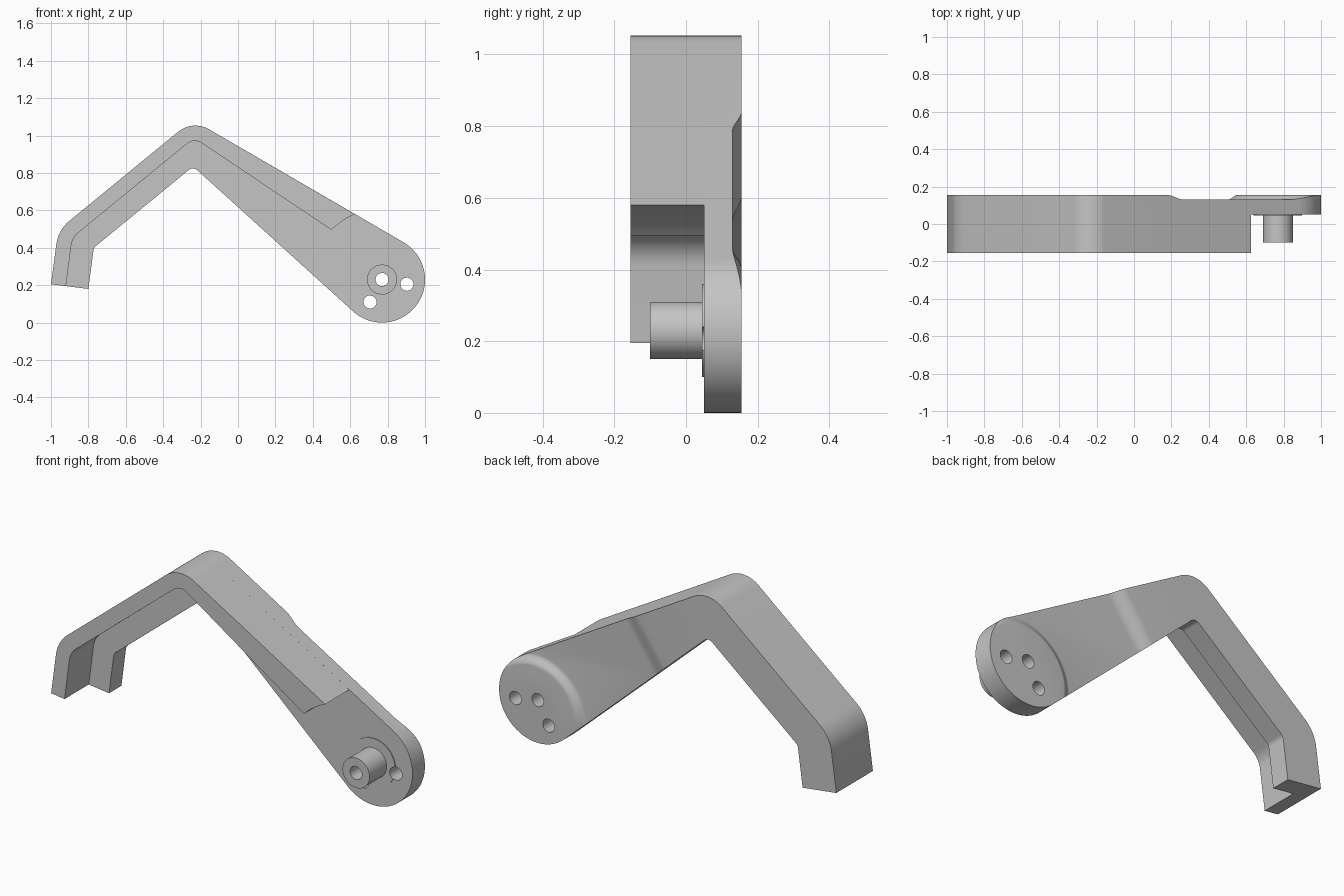
import bpy, bmesh
from math import sin, cos, tan, pi, radians
from mathutils import Vector

cube = bpy.data.objects.get("Cube")
if cube:
    bpy.data.objects.remove(cube, do_unlink=True)

grey = bpy.data.materials.new("light_grey")
grey.use_nodes = True
colour = (0.56, 0.56, 0.56, 1)
grey.diffuse_color = colour
grey.node_tree.nodes["Principled BSDF"].inputs["Base Color"].default_value = colour

PIVOT = (0.77, 0.23)
BACK, RECESS, WEB, FRONT = 0.155, 0.13, 0.05, -0.155


def rounded(before, corner, after, radius, steps=10):
    """Arc points that replace a corner of a profile."""
    c = Vector(corner)
    a, b = (Vector(before) - c).normalized(), (Vector(after) - c).normalized()
    half = a.angle(b) / 2
    centre = c + (a + b).normalized() * radius / sin(half)
    start, end = c + a * radius / tan(half), c + b * radius / tan(half)
    va, vb = (start - centre).normalized(), (end - centre).normalized()
    return [tuple(centre + va.slerp(vb, i / steps) * radius) for i in range(steps + 1)]


def arc(centre, radius, a0, a1, steps):
    angles = [radians(a0 + (a1 - a0) * i / steps) for i in range(steps + 1)]
    return [(centre[0] + radius * cos(t), centre[1] + radius * sin(t)) for t in angles]


def s_curve(p, q, steps=10):
    """Smooth step between two points of a section."""
    out = []
    for i in range(steps + 1):
        t = i / steps
        out.append((p[0] + (q[0] - p[0]) * t,
                    p[1] + (q[1] - p[1]) * t * t * (3 - 2 * t)))
    return out


def finish(bm, name):
    bmesh.ops.recalc_face_normals(bm, faces=bm.faces)
    mesh = bpy.data.meshes.new(name)
    bm.to_mesh(mesh)
    bm.free()
    mesh.materials.append(grey)
    obj = bpy.data.objects.new(name, mesh)
    bpy.context.collection.objects.link(obj)
    return obj


def prism(name, points, place, w0, w1):
    """Extrude a flat profile; place maps (u, v, w) to x, y, z."""
    bm = bmesh.new()
    ends = [[bm.verts.new(place(u, v, w)) for u, v in points] for w in (w0, w1)]
    for ring in ends:
        bm.faces.new(ring)
    n = len(points)
    for i in range(n):
        j = (i + 1) % n
        bm.faces.new((ends[0][i], ends[0][j], ends[1][j], ends[1][i]))
    return finish(bm, name)


def lathe(name, section, centre, steps=64):
    """Turn a closed (radius, y) section around an axis along y."""
    bm = bmesh.new()
    verts = [bm.verts.new((centre[0] + r, y, centre[1])) for r, y in section]
    n = len(section)
    edges = [bm.edges.new((verts[i], verts[(i + 1) % n]))
             for i in range(n) if section[i][0] + section[(i + 1) % n][0] > 0]
    bmesh.ops.spin(bm, geom=verts + edges, cent=(centre[0], 0, centre[1]),
                   axis=(0, 1, 0), angle=2 * pi, steps=steps)
    bmesh.ops.remove_doubles(bm, verts=bm.verts, dist=1e-5)
    return finish(bm, name)


def cut(obj, *cutters):
    for cutter in cutters:
        mod = obj.modifiers.new("cut", "BOOLEAN")
        mod.operation, mod.solver, mod.object = "DIFFERENCE", "EXACT", cutter
        bpy.context.view_layer.objects.active = obj
        bpy.ops.object.modifier_apply(modifier=mod.name)


def front_plane(u, v, w):
    return (u, w, v)


# Outer edge shared by the plate and the flange
foot, elbow, peak, shoulder = (-1, 0.205), (-0.961, 0.495), (-0.242, 1.084), (0.625, 0.5805)
outer = [foot] + rounded(foot, elbow, peak, 0.19) + rounded(elbow, peak, shoulder, 0.145)

# Back plate with the round pivot end
toe, knee, crotch, heel = (-0.8, 0.18), (-0.771, 0.4), (-0.24, 0.835), (0.616, 0.06)
plate_outline = (outer + arc(PIVOT, 0.23, 59.9, -132.1, 48)
                 + rounded(heel, crotch, knee, 0.035) + rounded(crotch, knee, toe, 0.035) + [toe])
back_plate = prism("back_plate", plate_outline, front_plane, WEB, BACK)

# Front flange along the outer edge
lip, lip_elbow, lip_peak, lip_end = (-0.92, 0.195), (-0.886, 0.454), (-0.235, 0.987), (0.5, 0.495)
flange_outline = (outer + arc(PIVOT, 0.3787, 112.5, 135.5, 10)
                  + rounded(lip_end, lip_peak, lip_elbow, 0.065)
                  + rounded(lip_peak, lip_elbow, lip, 0.11) + [lip])
flange = prism("flange", flange_outline, front_plane, FRONT, WEB)

# Shallow recess in the back, sparing a raised round pad
along, across = Vector((0.82, 0, -0.57)), Vector((0.57, 0, 0.82))
recess_section = s_curve((-0.335, BACK), (-0.23, RECESS)) + [(1.3, RECESS), (1.3, 0.3), (-0.335, 0.3)]
recess = prism("recess_cutter", recess_section,
               lambda s, y, w: along * s + across * w + Vector((0, y, 0)), -0.9, 1.5)
pad_section = ([(0, 0.1), (0.3, 0.1)] + s_curve((0.3, RECESS), (0.245, BACK))
               + [(0.245, 0.4), (0, 0.4)])
pad = lathe("pad_keeper", pad_section, (0.8, 0.16), 96)
cut(recess, pad)

# Hollow pivot pin with a thin collar
pin = lathe("pivot_pin", [(0.035, -0.1), (0.08, -0.1), (0.08, 0.045),
                          (0.13, 0.045), (0.13, WEB), (0.035, WEB)], PIVOT)

# Through holes
holes = [lathe("hole_cutter", [(0, -0.3), (0.035, -0.3), (0.035, 0.4), (0, 0.4)], c)
         for c in (PIVOT, (0.903, 0.205), (0.706, 0.11))]
cut(back_plate, recess, *holes)
cut(pin, *holes[1:])

for helper in [recess, pad] + holes:
    bpy.data.objects.remove(helper, do_unlink=True)

# Smooth curved walls, keep edges sharp
bpy.ops.object.select_all(action="DESELECT")
for obj in (back_plate, flange, pin):
    obj.select_set(True)
bpy.context.view_layer.objects.active = back_plate
bpy.ops.object.shade_smooth_by_angle(angle=radians(30))
